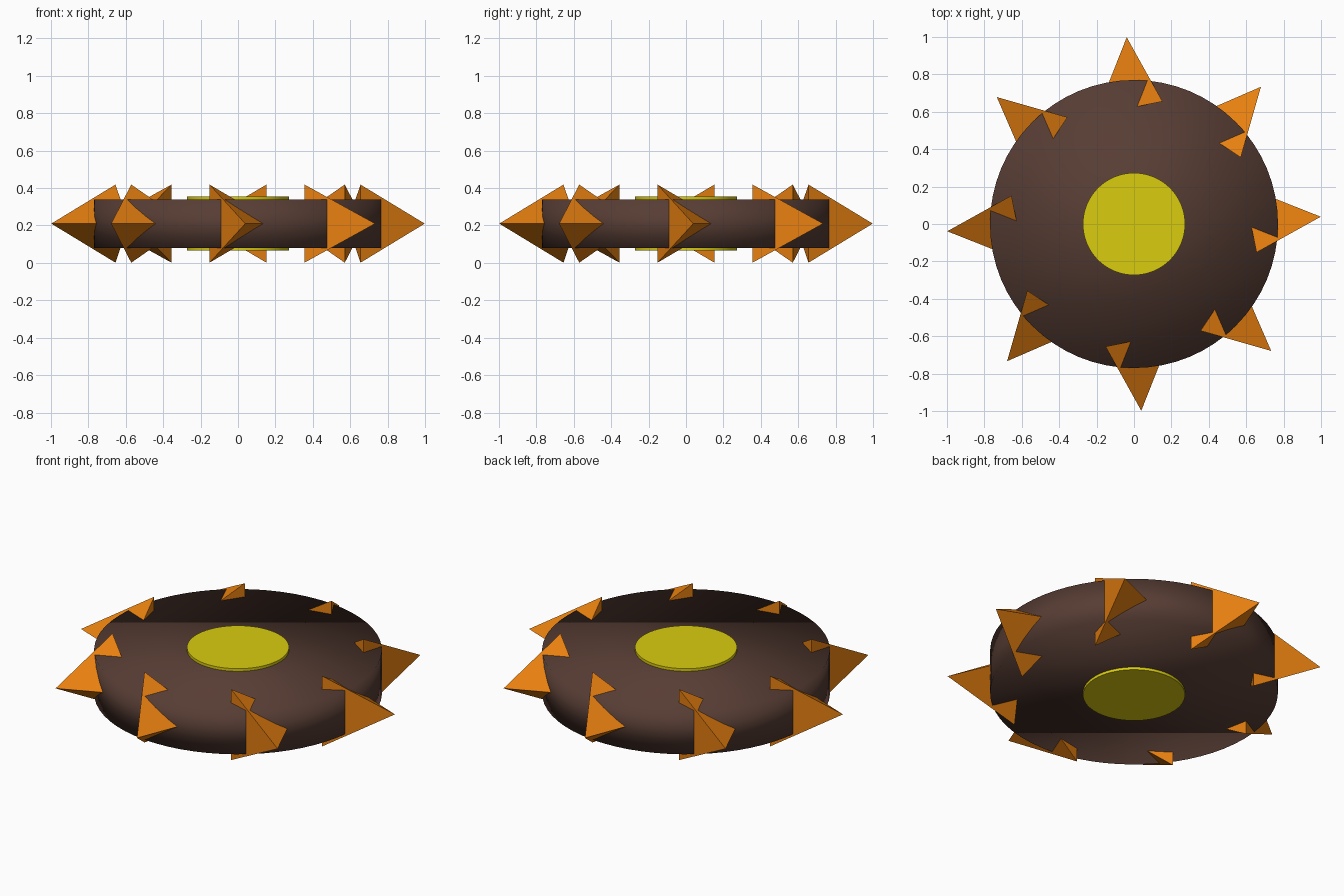
import bpy, math

if "Cube" in bpy.data.objects:
    bpy.data.objects.remove(bpy.data.objects["Cube"])

MID = 0.21  # height of the disc's middle plane


def material(name, srgb):
    m = bpy.data.materials.new(name)
    lin = [((c / 255 + 0.055) / 1.055) ** 2.4 if c > 10 else c / 255 / 12.92 for c in srgb]
    m.diffuse_color = (*lin, 1)
    m.use_nodes = True
    m.node_tree.nodes["Principled BSDF"].inputs["Base Color"].default_value = m.diffuse_color
    return m


brown = material("dark brown", (87, 61, 52))
yellow = material("yellow", (218, 204, 15))
orange = material("orange", (235, 130, 16))


def disc(name, radius, depth, mat):
    bpy.ops.mesh.primitive_cylinder_add(vertices=64, radius=radius, depth=depth, location=(0, 0, MID))
    ob = bpy.context.object
    ob.name = name
    ob.data.materials.append(mat)
    return ob


# Wheel body, softly shaded all over
disc("body", 0.77, 0.258, brown)
bpy.ops.object.shade_smooth()

# Hub plate showing on both faces
disc("hub", 0.273, 0.29, yellow)
bpy.ops.object.shade_smooth_by_angle()

# Three-sided spike with an upright base edge, pointing along +x and tilted sideways
R, H, TILT = 0.241, 0.374, math.radians(11.25)
half = R * math.sqrt(3) / 2
verts = [(0, -R / 2, half), (0, -R / 2, -half), (0, R, 0), (H, 0, 0)]
faces = [(0, 1, 2), (1, 0, 3), (2, 1, 3), (0, 2, 3)]
spike = bpy.data.meshes.new("spike")
spike.from_pydata(verts, [], faces)
spike.materials.append(orange)

# Eight spikes around the rim
for i in range(8):
    a = i * math.pi / 4
    ob = bpy.data.objects.new(f"spike_{i + 1}", spike)
    cx, cy = 0.6315, -0.034
    ob.location = (cx * math.cos(a) - cy * math.sin(a), cx * math.sin(a) + cy * math.cos(a), MID)
    ob.rotation_euler.z = a + TILT
    bpy.context.collection.objects.link(ob)
